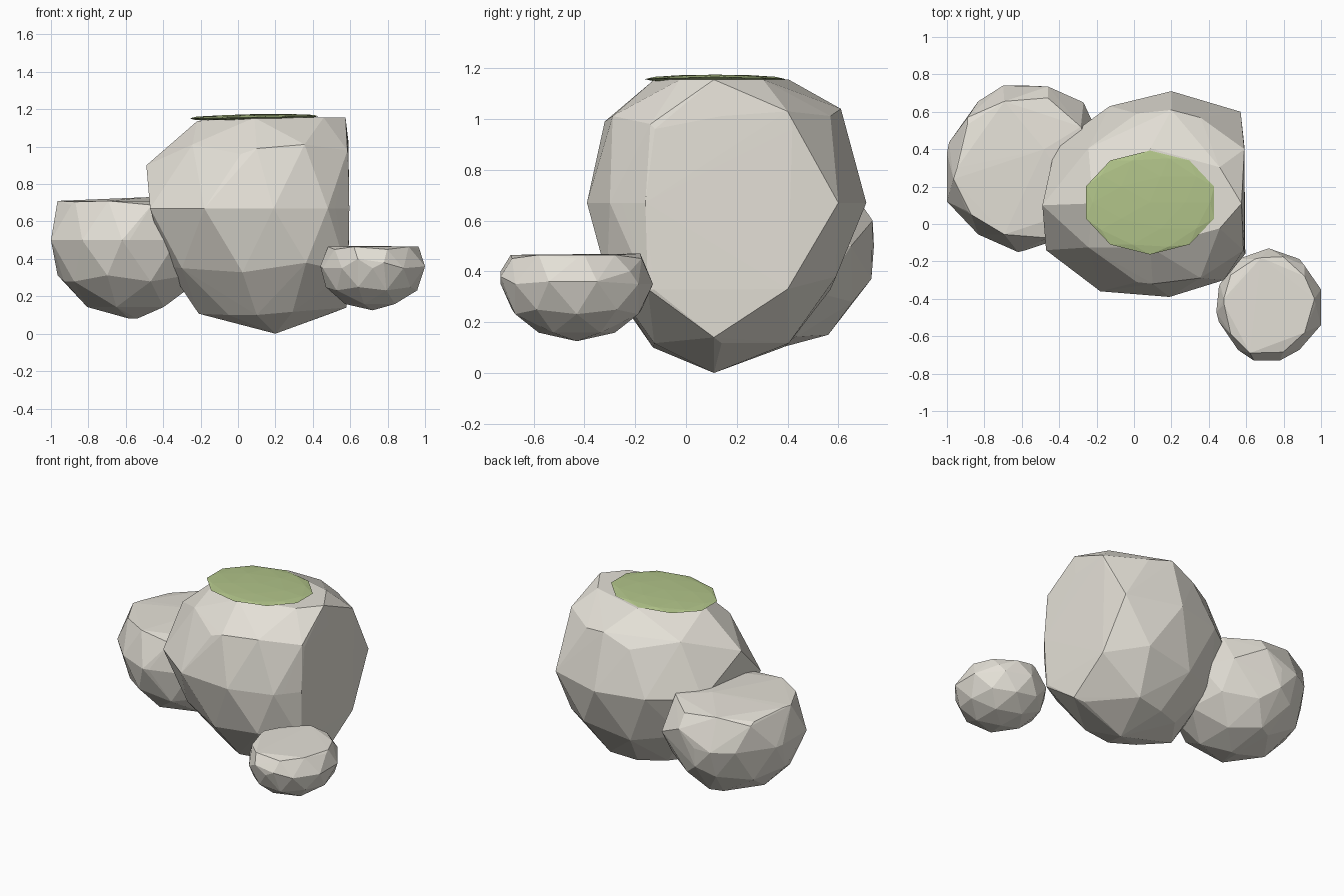
import bpy, bmesh, math
from mathutils import Vector


def material(name, colour):
    mat = bpy.data.materials.new(name)
    mat.diffuse_color = (*colour, 1.0)
    return mat


def finish(bm, name, mat):
    bmesh.ops.recalc_face_normals(bm, faces=bm.faces[:])
    me = bpy.data.meshes.new(name)
    bm.to_mesh(me)
    bm.free()
    me.materials.append(mat)
    ob = bpy.data.objects.new(name, me)
    bpy.context.collection.objects.link(ob)
    return ob


stone = material("warm_stone", (0.78, 0.75, 0.68))
green = material("moss_green", (0.44, 0.55, 0.25))


# A rock: scaled icosphere pressed flat against planes, with a few chiselled corners
def rock(name, centre, radii, corners, planes, turn=0.0):
    src = bmesh.new()
    bmesh.ops.create_icosphere(src, subdivisions=2, radius=1.0)
    pts = []
    for v in src.verts:
        c, s = math.cos(turn), math.sin(turn)
        d = (v.co.x * c - v.co.y * s, v.co.x * s + v.co.y * c, v.co.z)
        p = Vector([centre[i] + radii[i] * d[i] for i in range(3)])
        for normal, point in planes:
            n = Vector(normal).normalized()
            p -= n * max(0.0, n.dot(p - Vector(point)))
        pts.append(p)
    src.free()
    bm = bmesh.new()
    for p in pts + [Vector(c) for c in corners]:
        bm.verts.new(p)
    bmesh.ops.remove_doubles(bm, verts=bm.verts[:], dist=0.02)
    bmesh.ops.convex_hull(bm, input=bm.verts[:])
    loose = [v for v in bm.verts if not v.link_faces]
    bmesh.ops.delete(bm, geom=loose, context='VERTS')
    return finish(bm, name, stone)


# Main boulder: flat top, flat right side, chiselled front right edge
rock("main_boulder", (0.19, 0.14, 0.67), (0.63, 0.53, 0.65), [
    (0.2, 0.11, 0.0), (-0.21, 0.11, 0.107), (0.58, 0.11, 0.14),
    (0.1, -0.13, 0.1), (0.1, 0.38, 0.1), (-0.38, 0.1, 0.36),
    (-0.49, 0.1, 0.9), (-0.47, -0.14, 0.67), (-0.42, 0.42, 0.67),
    (-0.18, -0.36, 0.67), (-0.13, 0.63, 0.67), (0.2, -0.4, 0.67),
    (0.2, 0.71, 0.67), (0.57, 0.6, 0.67), (0.48, -0.3, 0.67),
    (0.59, 0.4, 1.03), (0.59, 0.4, 0.33), (0.585, -0.15, 0.33),
    (0.585, -0.14, 0.98), (0.575, 0.11, 1.155), (0.1, -0.32, 0.99),
    (0.2, 0.61, 1.04), (-0.22, 0.11, 1.135), (0.1, 0.42, 1.155),
    (0.595, -0.16, 0.67), (-0.05, -0.04, 0.1), (-0.3, -0.12, 0.35),
], [((0.77, -0.63, 0), (0.595, -0.16, 0)), ((1, 0, 0), (0.59, 0, 0)),
    ((0, 0, 1), (0, 0, 1.155))], turn=math.pi)

# Side boulder, back left
rock("side_boulder", (-0.58, 0.3, 0.5), (0.43, 0.44, 0.42), [
    (-0.965, 0.24, 0.71), (-0.48, 0.4, 0.73), (-0.87, 0.05, 0.705),
    (-0.89, 0.57, 0.67), (-0.7, 0.74, 0.5), (-0.46, 0.735, 0.6),
    (-1.0, 0.38, 0.5), (-1.0, 0.12, 0.5), (-0.93, 0.2, 0.28),
    (-0.62, -0.15, 0.5), (-0.27, 0.65, 0.5), (-0.57, 0.56, 0.15),
    (-0.58, 0.73, 0.37), (-0.76, 0.25, 0.14), (-0.54, 0.3, 0.08),
], [((0, 0, 1), (0, 0, 0.71))])

# Small stone, front right
rock("small_stone", (0.72, -0.43, 0.35), (0.28, 0.3, 0.225), [
    (0.965, -0.4, 0.465), (0.48, -0.4, 0.465), (0.62, -0.69, 0.465),
    (0.68, -0.18, 0.47), (0.91, -0.22, 0.4), (1.0, -0.54, 0.36),
    (1.0, -0.35, 0.36), (0.64, -0.73, 0.4), (0.78, -0.73, 0.38),
    (0.44, -0.47, 0.36), (0.46, -0.32, 0.36),
], [((0, 0, 1), (0, 0, 0.465))])

# Moss cap: flattened icosphere lying on the top face, dipping slightly to the left
bm = bmesh.new()
bmesh.ops.create_icosphere(bm, subdivisions=2, radius=1.0)
for v in bm.verts:
    v.co = Vector((0.085 + 0.36 * v.co.x, 0.115 + 0.278 * v.co.y,
                   1.157 + 0.017 * v.co.z + 0.006 * v.co.x))
finish(bm, "moss_cap", green)
